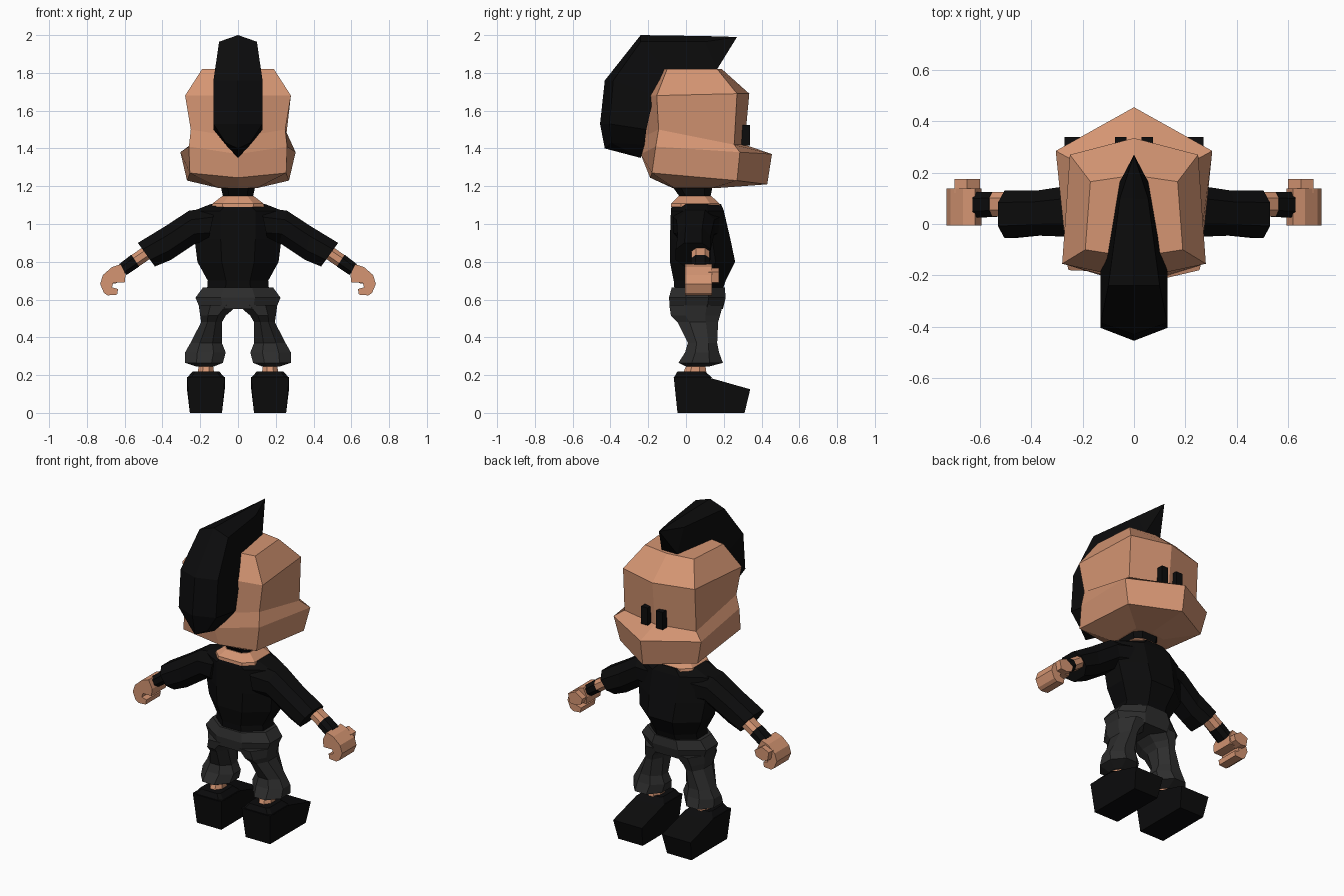
import bpy, bmesh

cube = bpy.data.objects.get("Cube")
if cube:
    bpy.data.objects.remove(cube, do_unlink=True)


def material(name, r, g, b):
    m = bpy.data.materials.new(name)
    m.diffuse_color = (r, g, b, 1)
    m.use_nodes = True
    bsdf = m.node_tree.nodes["Principled BSDF"]
    bsdf.inputs["Base Color"].default_value = (r, g, b, 1)
    bsdf.inputs["Roughness"].default_value = 0.9
    return m


SKIN = material("skin", 0.66, 0.30, 0.17)
BLACK = material("black", 0.0035, 0.0035, 0.0037)
PANTS = material("charcoal", 0.026, 0.026, 0.026)


def loft(name, rings, mat, flip=1):
    """Skin a list of equal-length rings, cap both ends; flip=-1 mirrors in x."""
    bm = bmesh.new()
    vs = [[bm.verts.new((flip * x, y, z)) for x, y, z in ring] for ring in rings]
    n = len(rings[0])
    for a, b in zip(vs, vs[1:]):
        for i in range(n):
            j = (i + 1) % n
            bm.faces.new((a[i], a[j], b[j], b[i]))
    bm.faces.new(vs[0])
    bm.faces.new(vs[-1])
    bmesh.ops.remove_doubles(bm, verts=bm.verts[:], dist=0.0005)
    bmesh.ops.recalc_face_normals(bm, faces=bm.faces[:])
    me = bpy.data.meshes.new(name)
    bm.to_mesh(me)
    bm.free()
    me.materials.append(mat)
    ob = bpy.data.objects.new(name, me)
    bpy.context.scene.collection.objects.link(ob)
    return ob


def pair(name, rings, mat):
    loft("left_" + name, rings, mat)
    loft("right_" + name, rings, mat, -1)


def sym(half):
    """Close a half ring (first and last points on x = 0) by mirroring."""
    return half + [(-x, y, z) for x, y, z in half[-2:0:-1]]


def oct_ring(z, x0, x1, y0, y1, c=0.3):
    """Horizontal rectangle with cut corners."""
    cx, cy = (x1 - x0) * c, (y1 - y0) * c
    return [(x0 + cx, y0, z), (x1 - cx, y0, z), (x1, y0 + cy, z), (x1, y1 - cy, z),
            (x1 - cx, y1, z), (x0 + cx, y1, z), (x0, y1 - cy, z), (x0, y0 + cy, z)]


def arm_ring(top, bot, y0, y1, c=0.25):
    """Eight-sided section across an arm lying in the xz plane."""
    def mix(t):
        return [top[k] + (bot[k] - top[k]) * t for k in (0, 1)]
    d = (y1 - y0) * c
    pts = [(0, y0 + d), (0, y1 - d), (.28, y1), (.72, y1),
           (1, y1 - d), (1, y0 + d), (.72, y0), (.28, y0)]
    return [(mix(t)[0], y, mix(t)[1]) for t, y in pts]


def extrude_y(profile, y0, y1):
    return [[(x, y, z) for x, z in profile] for y in (y0, y1)]


# Head: front centre, front corner, back corner, back centre per level
loft("head", [sym(h) for h in (
    [(0, .16, 1.19), (.10, .14, 1.19), (.10, -.06, 1.19), (0, -.07, 1.19)],
    [(0, .43, 1.21), (.27, .27, 1.23), (.255, -.18, 1.27), (0, -.19, 1.245)],
    [(0, .455, 1.37), (.305, .285, 1.38), (.26, -.16, 1.41), (0, -.24, 1.37)],
    [(0, .31, 1.42), (.25, .255, 1.42), (.25, -.145, 1.50), (0, -.23, 1.46)],
    [(0, .335, 1.69), (.25, .27, 1.69), (.28, -.155, 1.68), (0, -.215, 1.68)],
    [(0, .19, 1.82), (.17, .165, 1.82), (.19, -.10, 1.82), (0, -.13, 1.82)],
)], SKIN)

# Eyes
pair("eye", extrude_y([(.03, 1.415), (.075, 1.415), (.075, 1.525), (.03, 1.525)],
                      .295, .34), BLACK)

# Hair crest: half width, outer centre, outer side, inner side (y, z)
crest = [
    (0, (.27, 1.99), (.27, 1.99), (.27, 1.99)),
    (.055, (.10, 1.995), (.10, 1.965), (.165, 1.82)),
    (.10, (-.24, 2.0), (-.24, 1.965), (-.08, 1.79)),
    (.13, (-.43, 1.76), (-.385, 1.76), (-.17, 1.68)),
    (.13, (-.455, 1.53), (-.405, 1.53), (-.21, 1.50)),
    (.065, (-.43, 1.40), (-.395, 1.43), (-.22, 1.42)),
    (0, (-.24, 1.35), (-.24, 1.35), (-.24, 1.35)),
]
loft("hair_crest", [[(0, *c), (w, *s), (w, *i), (-w, *i), (-w, *s)]
                    for w, c, s, i in crest], BLACK)

# Neck and choker
loft("neck", [oct_ring(1.09, -.14, .14, -.08, .18, .2),
              oct_ring(1.108, -.135, .135, -.078, .178, .2),
              oct_ring(1.147, -.085, .085, -.04, .135, .2)], SKIN)
loft("choker", [oct_ring(1.147, -.08, .08, -.035, .13, .2),
                oct_ring(1.195, -.09, .09, -.07, .14, .2)], BLACK)

# Shirt body and sleeves
loft("shirt", [oct_ring(z, -w, w, y0, y1) for z, w, y0, y1 in (
    (.64, .165, -.06, .19), (.70, .16, -.065, .21), (.80, .215, -.085, .26),
    (.92, .23, -.085, .235), (1.07, .235, -.08, .20), (1.107, .14, -.075, .185))], BLACK)
pair("sleeve", [
    arm_ring((.12, 1.09), (.16, .90), -.07, .18),
    arm_ring((.26, 1.07), (.22, .90), -.05, .15),
    arm_ring((.39, .985), (.355, .81), -.045, .13),
    arm_ring((.53, .90), (.44, .775), -.055, .13)], BLACK)

# Forearm, wristband, hand and thumb
pair("forearm", [arm_ring((.47, .90), (.43, .84), .03, .125),
                 arm_ring((.565, .835), (.525, .775), .03, .125)], SKIN)
pair("wristband", [arm_ring((.565, .837), (.523, .775), .028, .125),
                   arm_ring((.63, .787), (.59, .73), .025, .125)], BLACK)
pair("hand", extrude_y([
    (.595, .735), (.62, .787), (.667, .772), (.715, .73), (.73, .683), (.71, .635),
    (.69, .622), (.64, .626), (.635, .656), (.667, .665), (.66, .69), (.60, .69)],
    -.005, .138), SKIN)
pair("thumb", extrude_y([(.60, .735), (.65, .768), (.70, .745), (.69, .69),
                         (.65, .685), (.61, .70)], .12, .175), SKIN)

# Trousers: hips and flared legs
loft("trouser_hips", [oct_ring(z, -w, w, y0, y1) for z, w, y0, y1 in (
    (.55, .20, -.085, .195), (.61, .225, -.09, .21), (.665, .185, -.075, .205))], PANTS)
pair("trouser_leg", [oct_ring(z, x0, x1, y0, y1) for z, x0, x1, y0, y1 in (
    (.57, .0, .208, -.088, .195), (.515, .065, .20, -.08, .18),
    (.48, .085, .195, -.045, .17), (.37, .085, .252, .01, .165),
    (.32, .065, .28, -.005, .175), (.265, .08, .28, -.04, .195),
    (.245, .13, .22, .0, .12))], PANTS)

# Ankles and shoes
pair("ankle", [oct_ring(.20, .125, .215, -.02, .11),
               oct_ring(.27, .135, .205, .01, .10)], SKIN)
shoe_side = [(-.045, 0), (.31, 0), (.34, .125), (.11, .19), (-.065, .19)]
pair("shoe", [[(x, y, z) for y, z in shoe_side] for x in (.07, .27)], BLACK)
pair("shoe_collar", [oct_ring(.185, .07, .27, -.065, .14, .1),
                     oct_ring(.22, .10, .24, -.045, .10, .1)], BLACK)
for side, s in (("left", 1), ("right", -1)):
    # Narrow the soles slightly
    for v in bpy.data.objects[side + "_shoe"].data.vertices:
        if v.co.z < .01:
            v.co.x = s * (.17 + (abs(v.co.x) - .17) * .85)
